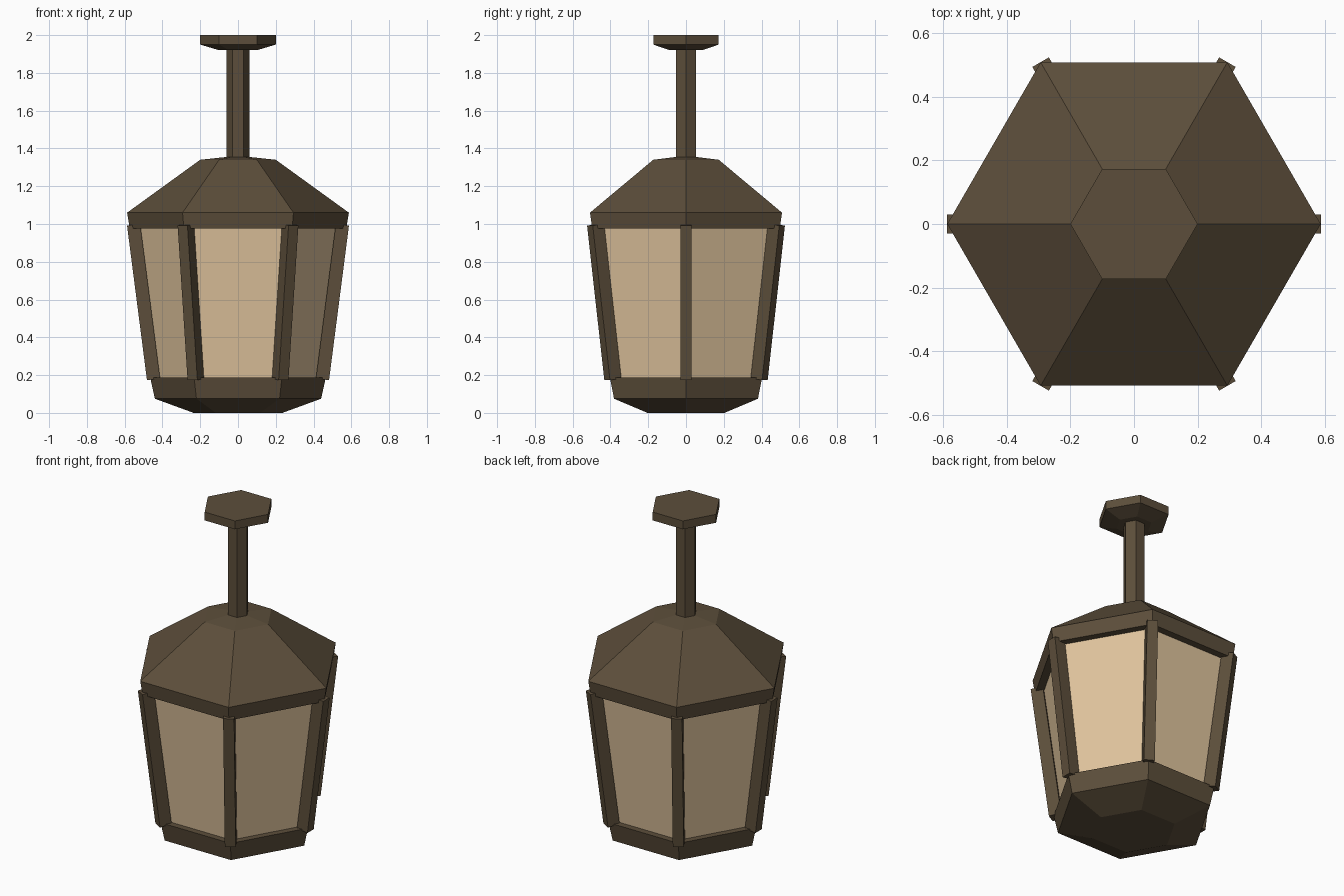
import bpy, bmesh, math
from mathutils import Matrix

if "Cube" in bpy.data.objects:
    bpy.data.objects.remove(bpy.data.objects["Cube"], do_unlink=True)

SIDES = 6


def material(name, rgb):
    mat = bpy.data.materials.new(name)
    mat.use_nodes = True
    color = (*rgb, 1.0)
    mat.diffuse_color = color
    mat.node_tree.nodes["Principled BSDF"].inputs["Base Color"].default_value = color
    return mat


bronze = material("dark bronze", (0.107, 0.076, 0.043))
glass = material("warm glass", (0.74, 0.55, 0.335))


def finish(name, bm, mat):
    bmesh.ops.recalc_face_normals(bm, faces=bm.faces)
    mesh = bpy.data.meshes.new(name)
    bm.to_mesh(mesh)
    bm.free()
    mesh.materials.append(mat)
    obj = bpy.data.objects.new(name, mesh)
    bpy.context.collection.objects.link(obj)
    return obj


def hex_solid(name, profile, mat, capped=True):
    """Hexagonal solid through (radius, height) rings, corners on the x axis."""
    bm = bmesh.new()
    rings = []
    for r, z in profile:
        angles = [math.tau * i / SIDES for i in range(SIDES)]
        rings.append([bm.verts.new((r * math.cos(a), r * math.sin(a), z)) for a in angles])
    for low, high in zip(rings, rings[1:]):
        for i in range(SIDES):
            j = (i + 1) % SIDES
            bm.faces.new((low[i], low[j], high[j], high[i]))
    if capped:
        bm.faces.new(rings[0])
        bm.faces.new(rings[-1])
    return finish(name, bm, mat)


# Body, from the bottom up
hex_solid("base", [(0.235, 0), (0.44, 0.075), (0.465, 0.187)], bronze)
hex_solid("glass_panes", [(0.421, 0.18), (0.525, 0.98)], glass, capped=False)
hex_solid("roof", [(0.573, 0.975), (0.587, 1.06), (0.2, 1.34), (0.06, 1.355)], bronze)

# Hanging rod and ceiling plate
hex_solid("hanging_rod", [(0.06, 1.34), (0.06, 1.93)], bronze)
hex_solid("ceiling_plate", [(0.1, 1.92), (0.2, 1.95), (0.2, 2.0)], bronze)

# Leaning corner posts
lean = Matrix.Rotation(math.atan2(0.105, 0.815), 4, "Y")
for i in range(SIDES):
    bm = bmesh.new()
    place = (Matrix.Rotation(math.tau * i / SIDES, 4, "Z")
             @ Matrix.Translation((0.5, 0, 0.587)) @ lean
             @ Matrix.Diagonal((0.07, 0.06, 0.825, 1)))
    bmesh.ops.create_cube(bm, size=1, matrix=place)
    finish(f"corner_post_{i + 1}", bm, bronze)
